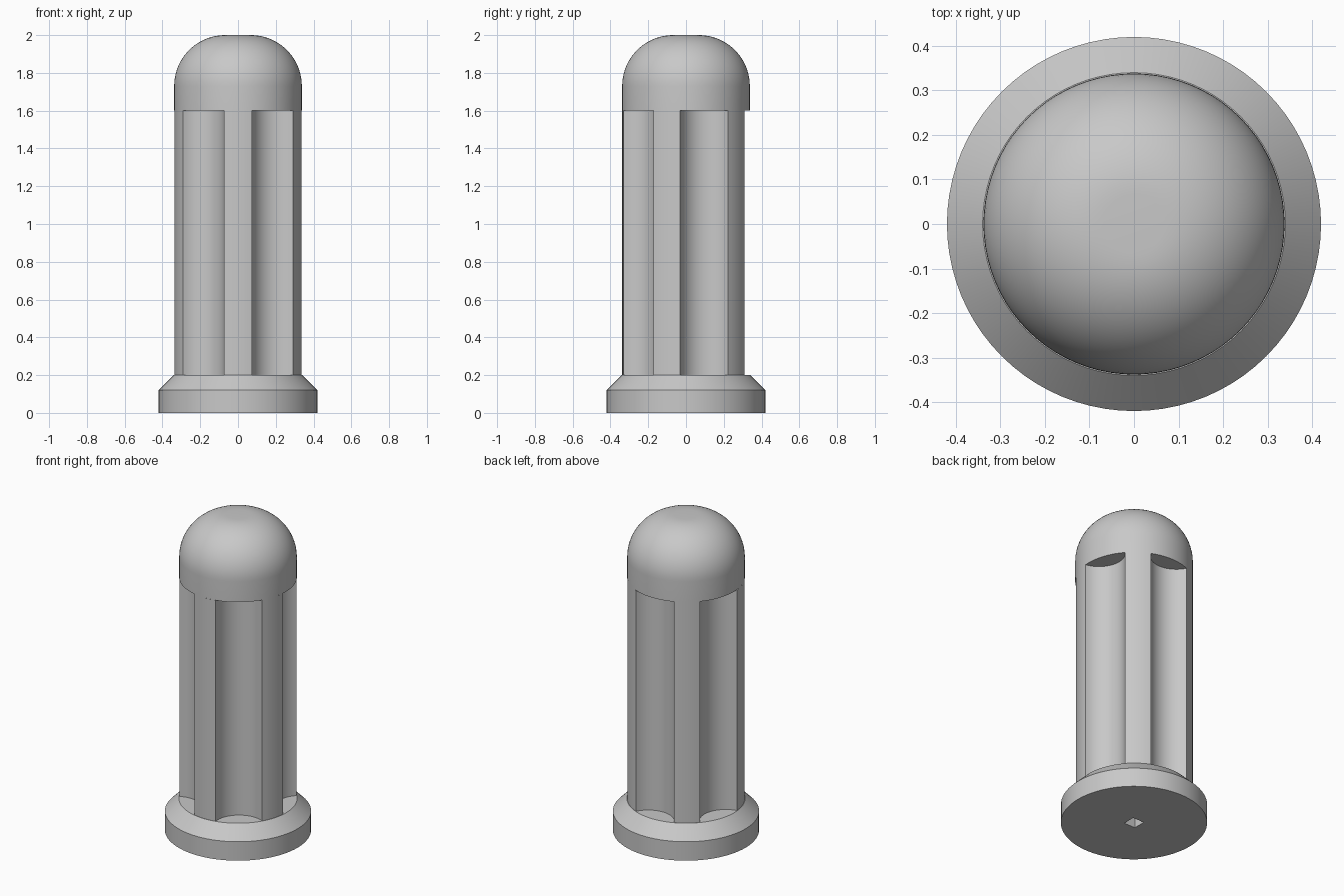
import bpy, bmesh, math
from math import sin, cos, pi, radians

default = bpy.data.objects.get("Cube")
if default:
    bpy.data.objects.remove(default)

SEGMENTS = 80
BODY_R = 0.338
SHAFT_BOTTOM, SHAFT_TOP = 0.2, 1.6

grey = bpy.data.materials.new("plain_grey")
grey.use_nodes = True
grey.diffuse_color = (0.58, 0.58, 0.58, 1)
grey.node_tree.nodes["Principled BSDF"].inputs["Base Color"].default_value = (0.58, 0.58, 0.58, 1)


def round_ring(r, z):
    angles = [2 * pi * i / SEGMENTS for i in range(SEGMENTS)]
    return [(r * cos(a), r * sin(a), z) for a in angles]


def square_ring(half, z):
    """Square outline with as many points as a round ring."""
    ring = round_ring(1, z)
    return [(half * x / max(abs(x), abs(y)), half * y / max(abs(x), abs(y)), z)
            for x, y, z in ring]


def loft(name, rings, cap_start=False, cap_end=False):
    """Skin a stack of closed outlines."""
    bm = bmesh.new()
    loops = [[bm.verts.new(p) for p in ring] for ring in rings]
    for low, high in zip(loops, loops[1:]):
        n = len(low)
        for i in range(n):
            j = (i + 1) % n
            bm.faces.new((low[i], low[j], high[j], high[i]))
    if cap_start:
        bm.faces.new(loops[0][::-1])
    if cap_end:
        bm.faces.new(loops[-1])
    bmesh.ops.recalc_face_normals(bm, faces=bm.faces)
    mesh = bpy.data.meshes.new(name)
    bm.to_mesh(mesh)
    bm.free()
    obj = bpy.data.objects.new(name, mesh)
    bpy.context.collection.objects.link(obj)
    mesh.materials.append(grey)
    bpy.ops.object.select_all(action="DESELECT")
    obj.select_set(True)
    bpy.context.view_layer.objects.active = obj
    bpy.ops.object.shade_smooth_by_angle(angle=radians(30))
    return obj


# Flanged base with a small square socket underneath
loft("flanged_base", [
    square_ring(0.04, 0.3), square_ring(0.04, 0),
    round_ring(0.42, 0), round_ring(0.42, 0.12),
    round_ring(0.34, SHAFT_BOTTOM),
], cap_start=True, cap_end=True)


# Shaft cross-section: five ribs between five round flutes
def fluted_outline(flutes=5, flute_r=0.15, flute_dist=0.379, steps=16, rib_steps=8):
    half = math.acos((BODY_R**2 + flute_dist**2 - flute_r**2) / (2 * BODY_R * flute_dist))
    swing = math.atan2(BODY_R * sin(half), flute_dist - BODY_R * cos(half))
    rib = 2 * pi / flutes - 2 * half
    points = []
    for k in range(flutes):
        mid = pi / 2 + 2 * pi * k / flutes
        for i in range(steps + 1):
            t = swing * (1 - 2 * i / steps)
            u, v = flute_dist - flute_r * cos(t), -flute_r * sin(t)
            points.append((u * cos(mid) - v * sin(mid), u * sin(mid) + v * cos(mid)))
        for i in range(1, rib_steps):
            a = mid + half + rib * i / rib_steps
            points.append((BODY_R * cos(a), BODY_R * sin(a)))
    return points


outline = fluted_outline()
loft("fluted_shaft", [[(x, y, z) for x, y in outline] for z in (SHAFT_BOTTOM, SHAFT_TOP)])

# Domed cap: straight collar, then a large rounded shoulder to a small flat top
ROUND = 0.27
cap = [round_ring(BODY_R, SHAFT_TOP)]
for i in range(19):
    a = pi / 2 * i / 18
    cap.append(round_ring(BODY_R - ROUND + ROUND * cos(a), 2 - ROUND + ROUND * sin(a)))
loft("domed_cap", cap, cap_start=True, cap_end=True)
